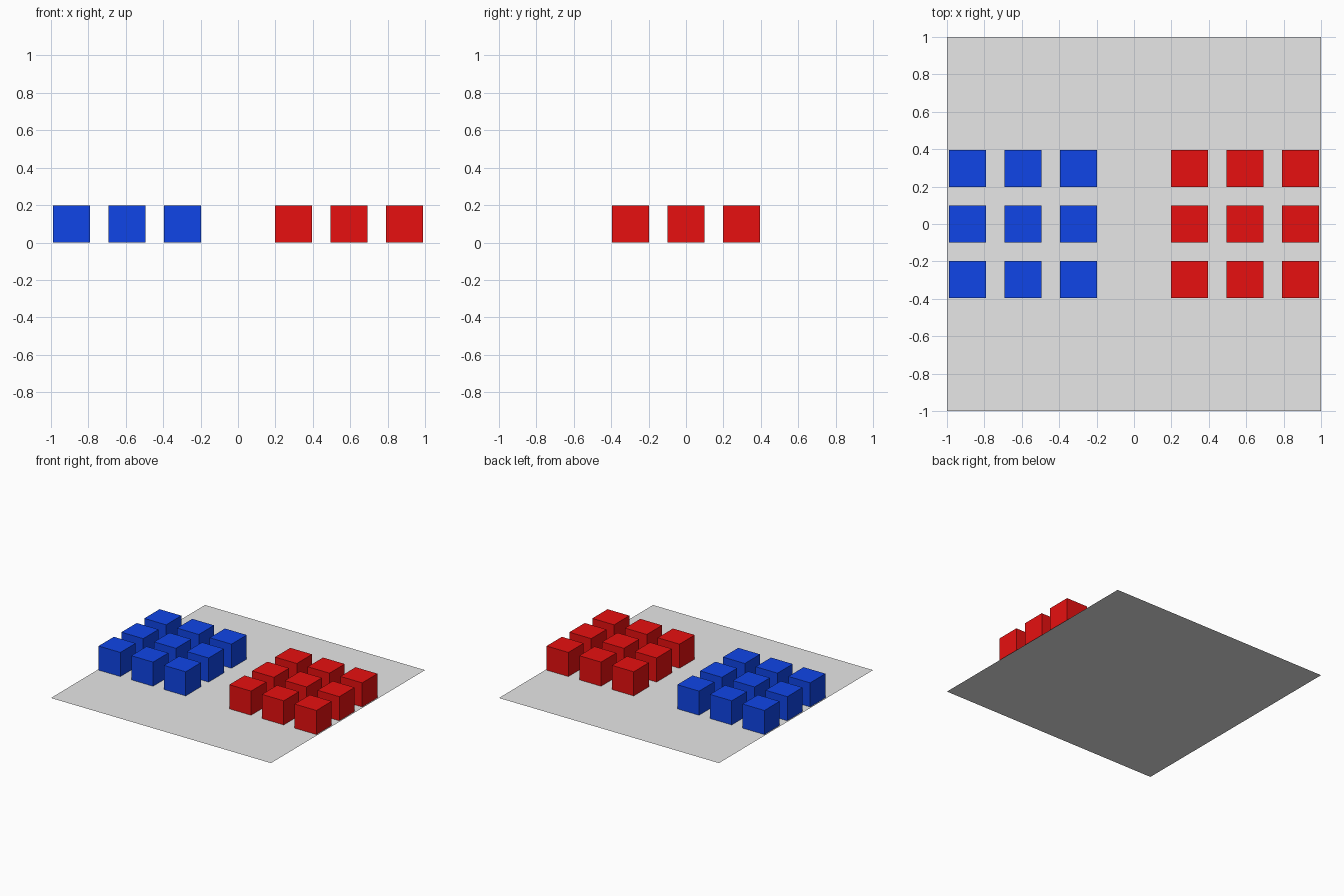
import bpy

UNIT = 0.099          # half the edge of a block
PITCH = 3 * UNIT      # spacing between block centres

default = bpy.data.objects.get("Cube")
if default:
    bpy.data.objects.remove(default, do_unlink=True)


def material(name, rgb):
    mat = bpy.data.materials.new(name)
    mat.use_nodes = True
    colour = (*rgb, 1.0)
    mat.diffuse_color = colour
    mat.node_tree.nodes["Principled BSDF"].inputs["Base Color"].default_value = colour
    return mat


grey = material("light grey", (0.8, 0.8, 0.8))
blue = material("blue", (0.005, 0.06, 0.8))
red = material("red", (0.8, 0.005, 0.005))


def finish(name, mat):
    obj = bpy.context.object
    obj.name = name
    obj.data.name = name
    obj.data.materials.append(mat)


# Thin ground sheet
bpy.ops.mesh.primitive_plane_add(size=2, location=(0, 0, 0))
finish("base_sheet", grey)

# Two facing squads of nine blocks, resting just above the sheet
for side, label, mat in ((-1, "blue_block", blue), (1, "red_block", red)):
    for column in (1, 2, 3):
        for row in (-1, 0, 1):
            bpy.ops.mesh.primitive_cube_add(
                size=2 * UNIT,
                location=(side * column * PITCH, row * PITCH, UNIT + 0.001))
            finish(f"{label}_{column}_{row + 2}", mat)
